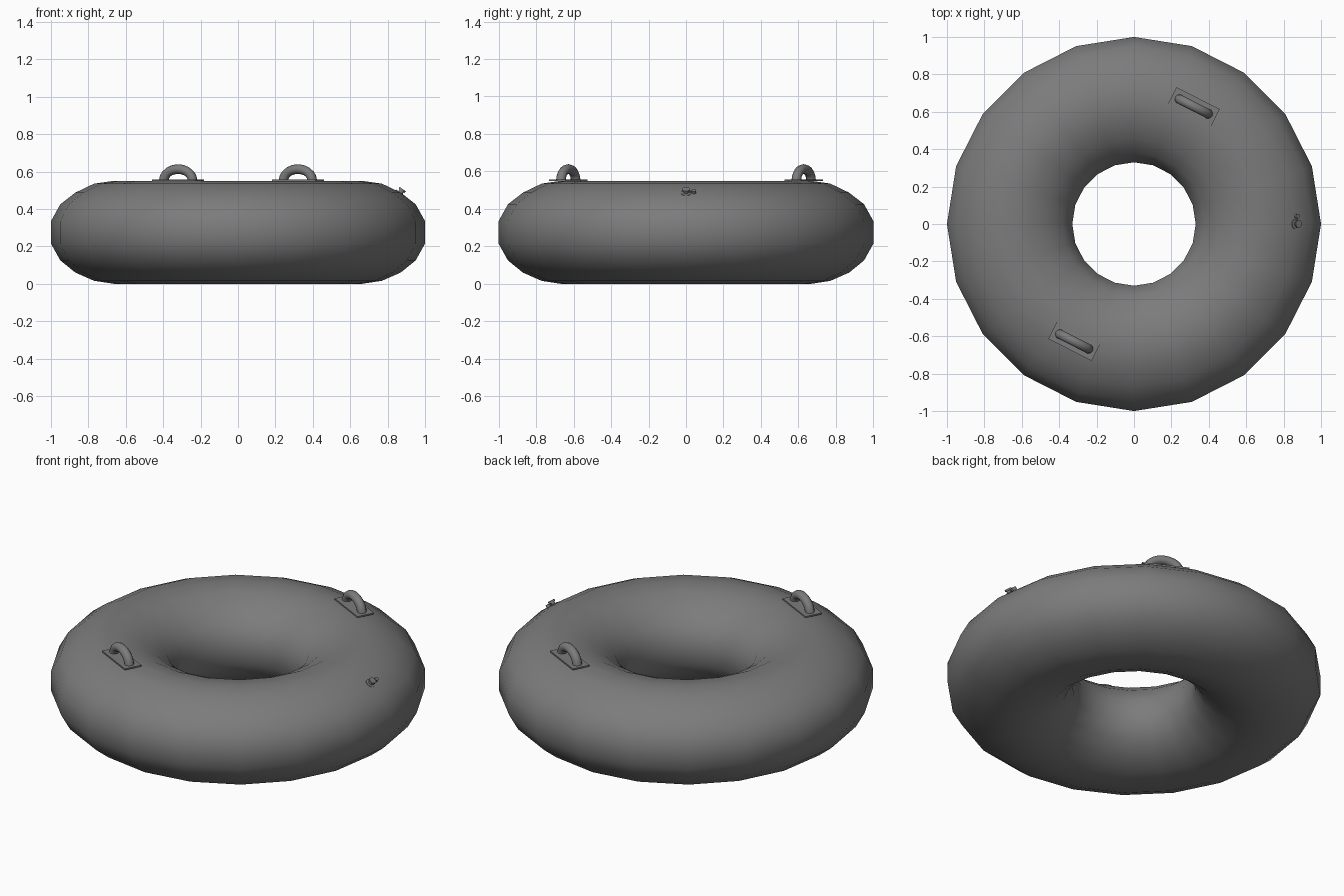
import bpy, bmesh, math
from mathutils import Vector, Matrix

cube = bpy.data.objects.get("Cube")
if cube:
    bpy.data.objects.remove(cube)

rubber = bpy.data.materials.new("dark_grey_rubber")
rubber.use_nodes = True
GREY = (0.2, 0.2, 0.2, 1)
rubber.diffuse_color = GREY
rubber.node_tree.nodes["Principled BSDF"].inputs["Base Color"].default_value = GREY


def finish(name, bm, smooth_angle=None):
    bmesh.ops.recalc_face_normals(bm, faces=bm.faces)
    mesh = bpy.data.meshes.new(name)
    bm.to_mesh(mesh)
    bm.free()
    mesh.materials.append(rubber)
    obj = bpy.data.objects.new(name, mesh)
    bpy.context.collection.objects.link(obj)
    if smooth_angle:
        bpy.ops.object.select_all(action='DESELECT')
        obj.select_set(True)
        bpy.context.view_layer.objects.active = obj
        bpy.ops.object.shade_smooth_by_angle(angle=math.radians(smooth_angle))
    return obj


def sweep(bm, rings, closed):
    """Skin a list of vertex rings; cap the ends of an open sweep."""
    n = len(rings[0])
    for i in range(len(rings) if closed else len(rings) - 1):
        a, b = rings[i], rings[(i + 1) % len(rings)]
        for j in range(n):
            k = (j + 1) % n
            bm.faces.new((a[j], a[k], b[k], b[j]))
    if not closed:
        bm.faces.new(rings[0])
        bm.faces.new(rings[-1])


# Inflated ring: half cross-section mirrored about the tube's centre radius
MID = 0.665
half = [(0.65, 0), (0.77, 0.016), (0.87, 0.06), (0.95, 0.125), (1, 0.215),
        (1, 0.335), (0.95, 0.425), (0.87, 0.487), (0.77, 0.535), (0.65, 0.55)]
outer = [(max(r, MID), z) for r, z in half]
inner = [(2 * MID - r, z) for r, z in reversed(outer[1:-1])]
bm = bmesh.new()
rings = []
for i in range(20):
    a = math.tau * i / 20
    rings.append([bm.verts.new((r * math.cos(a), r * math.sin(a), z))
                  for r, z in outer + inner])
sweep(bm, rings, True)
finish("inflated_ring", bm, 60)


# Two grab handles, each an arch on a thin patch lying along the tangent
def handle(name, angle):
    place = (Matrix.Rotation(angle, 4, 'Z') @ Matrix.Translation((0.705, 0, 0.553)))
    bm = bmesh.new()
    bmesh.ops.create_cube(bm, size=1, matrix=place @ Matrix.Diagonal((0.1, 0.26, 0.008, 1)))
    finish(name + "_patch", bm)

    bm = bmesh.new()
    rings = []
    for i in range(11):
        t = math.pi * i / 10
        ring = []
        for j in range(10):
            u = math.tau * j / 10
            spread = 0.026 * math.cos(u)
            ring.append(bm.verts.new(place @ Vector((
                0.026 * math.sin(u),
                (0.086 + spread) * math.cos(t),
                (0.06 + spread) * math.sin(t)))))
        rings.append(ring)
    sweep(bm, rings, False)
    finish(name + "_grip", bm, 50)


handle("back_handle", math.radians(63))
handle("front_handle", math.radians(243))

# Air valve on the left shoulder, pointing out along the surface normal
valve = Matrix.Translation((0.865, 0, 0.483)) @ Matrix.Rotation(math.radians(35), 4, 'Y')


def disc(name, radius, low, high, y=0):
    bm = bmesh.new()
    bmesh.ops.create_cone(bm, cap_ends=True, segments=12, radius1=radius, radius2=radius,
                          depth=high - low,
                          matrix=valve @ Matrix.Translation((0, y, (low + high) / 2)))
    finish(name, bm, 40)


disc("valve_flange", 0.028, -0.005, 0.006)
disc("valve_stem", 0.014, 0, 0.022)
disc("valve_rim", 0.02, 0.018, 0.028)
disc("valve_plug", 0.012, 0.004, 0.02, 0.042)
bm = bmesh.new()
bmesh.ops.create_cube(bm, size=1, matrix=valve @ Matrix.Translation((0, 0.03, 0.012))
                      @ Matrix.Diagonal((0.01, 0.04, 0.006, 1)))
finish("valve_plug_strap", bm)
